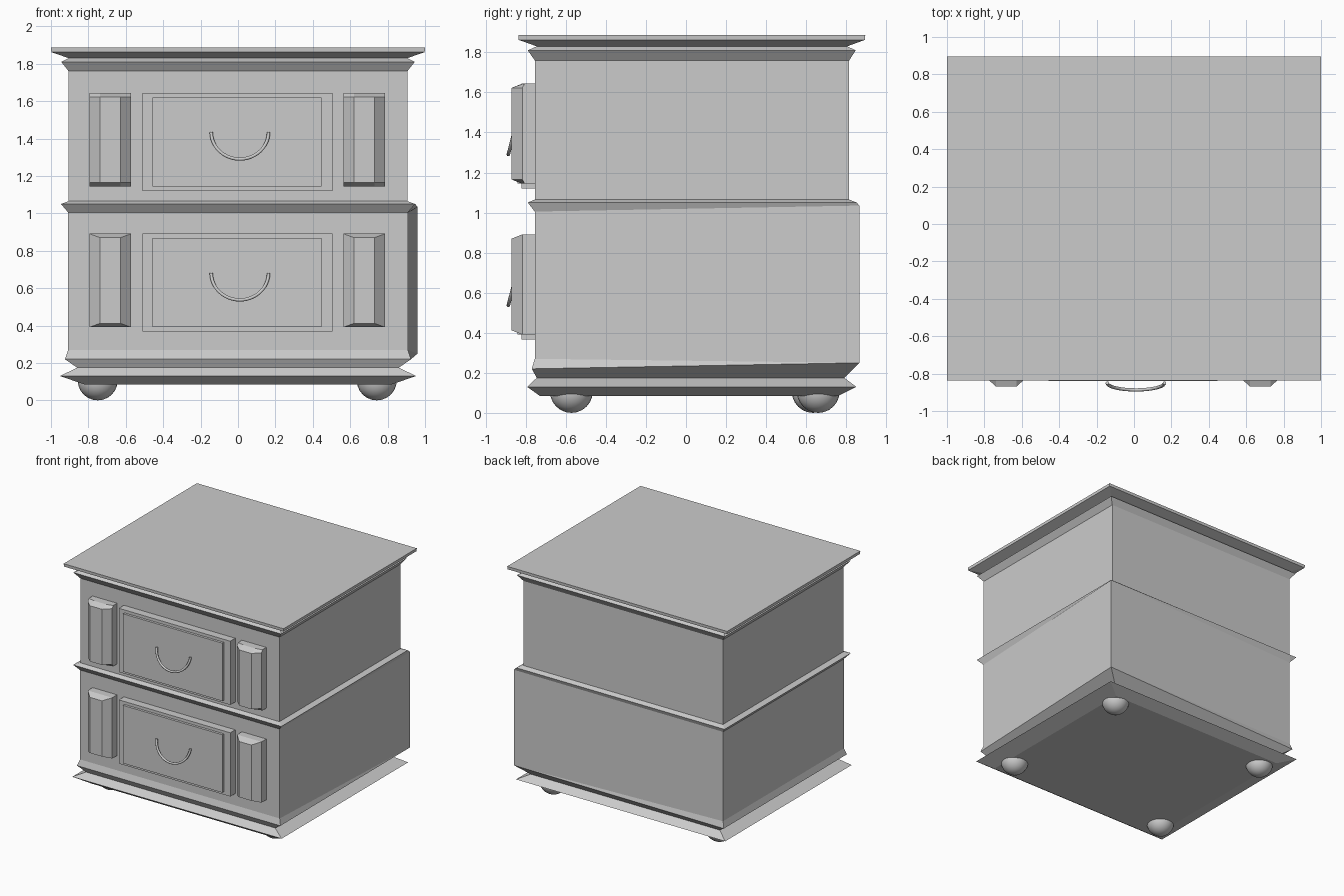
import bpy, bmesh, math
from mathutils import Vector

if "Cube" in bpy.data.objects:
    bpy.data.objects.remove(bpy.data.objects["Cube"])


def make_object(name, bm):
    bmesh.ops.recalc_face_normals(bm, faces=bm.faces)
    mesh = bpy.data.meshes.new(name)
    bm.to_mesh(mesh)
    bm.free()
    obj = bpy.data.objects.new(name, mesh)
    bpy.context.collection.objects.link(obj)
    return obj


def loft(name, rings):
    """Skin a stack of rings with equal point counts and cap both ends."""
    bm = bmesh.new()
    loops = [[bm.verts.new(p) for p in ring] for ring in rings]
    n = len(loops[0])
    for a, b in zip(loops, loops[1:]):
        for i in range(n):
            j = (i + 1) % n
            bm.faces.new((a[i], a[j], b[j], b[i]))
    bm.faces.new(loops[0])
    bm.faces.new(loops[-1])
    bmesh.ops.remove_doubles(bm, verts=bm.verts, dist=0.0005)
    return make_object(name, bm)


def box(name, x0, x1, y0, y1, z0, z1):
    return loft(name, [[(x0, y0, z), (x1, y0, z), (x1, y1, z), (x0, y1, z)]
                       for z in (z0, z1)])


# Moulded cabinet: z, half width, front y, back y
profile = [
    (0.085, 0.82, -0.73, 0.76),
    (0.13, 0.952, -0.793, 0.85),
    (0.175, 0.86, -0.745, 0.79),
    (0.22, 0.925, -0.77, 0.83),
    (0.27, 0.908, -0.755, 0.815),
    (1.005, 0.908, -0.755, 0.815),
    (1.05, 0.947, -0.79, 0.852),
    (1.065, 0.906, -0.755, 0.815),
    (1.76, 0.906, -0.755, 0.815),
    (1.81, 0.945, -0.79, 0.847),
    (1.83, 0.906, -0.745, 0.805),
    (1.862, 0.998, -0.835, 0.893),
    (1.886, 1.0, -0.837, 0.895),
]
# The lower case's back right corner is pulled outwards
pulled = {3: 0.25, 4: 0.25, 5: 1.035}
rings = []
for i, (z, hx, yf, yb) in enumerate(profile):
    corner = (0.96, 0.865, pulled[i]) if i in pulled else (hx, yb, z)
    rings.append([(-hx, yf, z), (hx, yf, z), corner, (-hx, yb, z)])
loft("cabinet", rings)


# Pilaster blocks: the upper pair is end-chamfered, the lower pair is mitred
def pilaster(name, cx, z0, z1, mitred):
    def ring(z, inset, depth, shoulder):
        return [(cx - 0.111, -0.74, z), (cx - 0.111, shoulder, z),
                (cx - inset, depth, z), (cx + inset, depth, z),
                (cx + 0.111, shoulder, z), (cx + 0.111, -0.74, z)]

    body = []
    for z, front in ((z0, z0 + 0.021), (z1, z1 - 0.021)):
        if mitred:
            pts = ring(z, 0.055, -0.87, -0.817)
            for k in (2, 3):
                pts[k] = (pts[k][0], pts[k][1], front)
            body.append(pts)
        else:
            pair = [ring(z, 0.055, -0.818, -0.805), ring(front, 0.055, -0.87, -0.817)]
            body += pair if z == z0 else pair[::-1]
    obj = loft(name, body)
    if mitred:  # split the bent end caps along the mitre lines
        bm = bmesh.new()
        bm.from_mesh(obj.data)
        for z in (z0, z1):
            ends = [v for v in bm.verts if abs(v.co.z - z) < 0.001 and -0.83 < v.co.y < -0.8]
            bmesh.ops.connect_verts(bm, verts=ends)
        bm.to_mesh(obj.data)
        bm.free()


# Bail handle swept along a half circle that leans forwards
def handle(name, z):
    curve = bpy.data.curves.new(name, 'CURVE')
    curve.dimensions = '3D'
    curve.bevel_depth = 0.009
    curve.bevel_resolution = 2
    curve.use_fill_caps = True
    steps = 24
    spline = curve.splines.new('POLY')
    spline.points.add(steps)
    for i, p in enumerate(spline.points):
        a = math.pi * i / steps
        s = math.sin(a)
        p.co = (0.01 - 0.153 * math.cos(a), -0.85 - 0.037 * s, z - 0.143 * s, 1)
    obj = bpy.data.objects.new(name, curve)
    bpy.context.collection.objects.link(obj)


# Two drawers, each with a raised panel, handle and flanking blocks
for level, base in (("upper", 1.12), ("lower", 0.367)):
    box(level + "_drawer_front", -0.51, 0.504, -0.82, -0.74, base, base + 0.524)
    box(level + "_drawer_panel", -0.458, 0.446, -0.84, -0.81, base + 0.024, base + 0.5)
    handle(level + "_handle", base + 0.313)
    for side, cx in (("left", -0.683), ("right", 0.675)):
        pilaster(f"{level}_{side}_block", cx, base + 0.024, base + 0.524, level == "lower")

# Bun feet
feet = {"front_left": (-0.75, -0.572), "front_right": (0.742, -0.572),
        "back_left": (-0.75, 0.635), "back_right": (0.742, 0.66)}
for name, (x, y) in feet.items():
    bpy.ops.mesh.primitive_uv_sphere_add(segments=24, ring_count=12, radius=0.107,
                                         location=(x, y, 0.107))
    bpy.context.object.name = name + "_foot"
    bpy.ops.object.shade_smooth()
